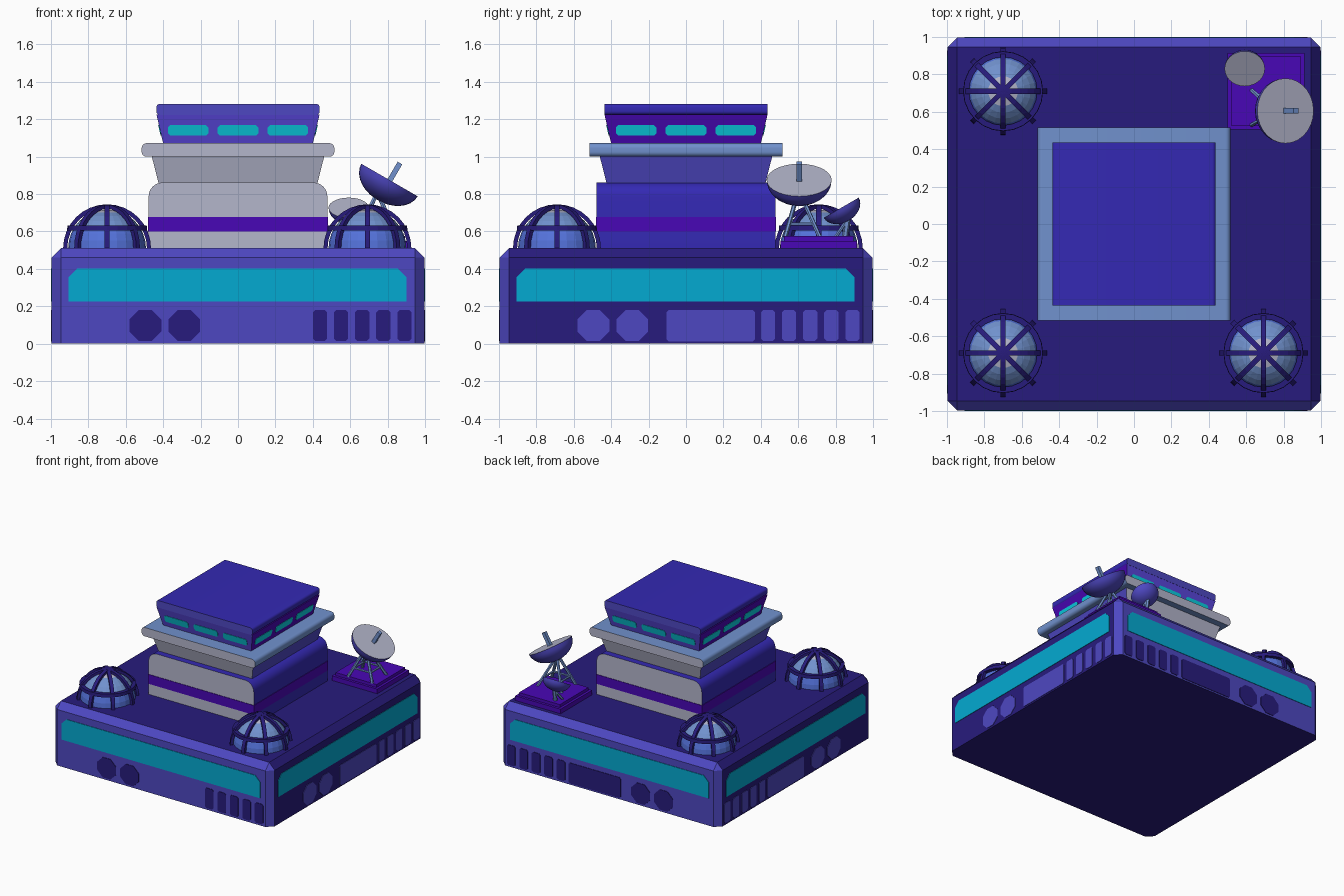
import bpy, bmesh, math
from mathutils import Vector, Matrix

if "Cube" in bpy.data.objects:
    bpy.data.objects.remove(bpy.data.objects["Cube"])

def material(name, hexa):
    lin = [(int(hexa[i:i + 2], 16) / 255) ** 2.2 for i in (0, 2, 4)]
    m = bpy.data.materials.new(name)
    m.diffuse_color = (*lin, 1)
    m.use_nodes = True
    m.node_tree.nodes["Principled BSDF"].inputs["Base Color"].default_value = m.diffuse_color
    return m

purple = material("purple", "4f49c0")
navy = material("navy", "2c217c")
teal = material("teal", "0ca8d0")
cyan = material("cyan", "12cce0")
grey = material("pale grey", "b2b4ca")
violet = material("violet", "4a10b4")
blue = material("deep blue", "372db2")
steel = material("steel blue", "7090cc")
sky = material("dome blue", "5572da")
indigo = material("indigo", "5a48da")

def finish(name, bm, mats, rule=None, smooth=False):
    bmesh.ops.recalc_face_normals(bm, faces=bm.faces)
    bm.normal_update()
    if rule:
        for f in bm.faces:
            f.material_index = rule(f)
    me = bpy.data.meshes.new(name)
    bm.to_mesh(me)
    bm.free()
    for m in mats:
        me.materials.append(m)
    ob = bpy.data.objects.new(name, me)
    bpy.context.collection.objects.link(ob)
    if smooth:
        bpy.ops.object.select_all(action='DESELECT')
        ob.select_set(True)
        bpy.context.view_layer.objects.active = ob
        bpy.ops.object.shade_smooth_by_angle(angle=math.radians(35))
    return ob

def hulls(name, groups, mats, rule=None, smooth=False):
    """One object made of a convex solid per group of points."""
    bm = bmesh.new()
    for pts in groups:
        vs = [bm.verts.new(p) for p in pts]
        bmesh.ops.convex_hull(bm, input=vs)
    bmesh.ops.dissolve_limit(bm, angle_limit=0.02, verts=bm.verts, edges=bm.edges)
    return finish(name, bm, mats, rule, smooth)

def loft(name, strips, mats, rule=None, loop=False, smooth=False):
    """Skin each list of equal rings, capped unless it loops."""
    bm = bmesh.new()
    for rings in strips:
        vr = [[bm.verts.new(p) for p in r] for r in rings]
        n = len(vr[0])
        for i in range(len(vr) - (0 if loop else 1)):
            a, b = vr[i], vr[(i + 1) % len(vr)]
            for j in range(n):
                k = (j + 1) % n
                bm.faces.new((a[j], a[k], b[k], b[j]))
        if not loop:
            bm.faces.new(vr[0])
            bm.faces.new(vr[-1])
    return finish(name, bm, mats, rule, smooth)

def box(x0, x1, y0, y1, z0, z1):
    return [(x, y, z) for x in (x0, x1) for y in (y0, y1) for z in (z0, z1)]

def cut_rect(u0, u1, z0, z1, c, cb=None):
    """Rectangle with chamfered corners (cb is the bottom cut)."""
    cb = c if cb is None else cb
    return [(u0 + cb, z0), (u1 - cb, z0), (u1, z0 + cb), (u1, z1 - c),
            (u1 - c, z1), (u0 + c, z1), (u0, z1 - c), (u0, z0 + cb)]

def plate(pts, side, dist):
    """Thin plate on one wall; dist(z) is the wall's distance from the axis."""
    out = []
    for u, z in pts:
        for d in (dist(z) - 0.004, dist(z) + 0.004):
            out.append({'front': (u, -d, z), 'back': (u, d, z),
                        'right': (d, u, z), 'left': (-d, u, z)}[side])
    return out

# Base: chamfered slab, purple front and back, navy sides and top
E, I = 0.996, 0.946
octa = [(sx * a, sy * b) for sx in (1, -1) for sy in (1, -1) for a, b in ((E, I), (I, E))]
pts = [(x, y, z) for x, y in octa for z in (0, 0.46)]
pts += [(sx * I, sy * I, 0.512) for sx in (1, -1) for sy in (1, -1)]
hulls("base", [pts], [purple, navy],
      lambda f: int(abs(f.normal.z) > 0.9 or (abs(f.normal.x) > 0.5 and abs(f.normal.y) < 0.1)))

# Base wall details: long window, round ports, vents, service panel
SIDES = ('front', 'back', 'right', 'left')
wall = lambda z: E
hulls("long_windows", [plate(cut_rect(-0.905, 0.9, 0.225, 0.402, 0.045, 0), s, wall) for s in SIDES], [teal])
ports = [cut_rect(u, u + 0.17, 0.015, 0.18, 0.05) for u in (-0.58, -0.372)]
vents = [cut_rect(0.4 + 0.113 * i, 0.476 + 0.113 * i, 0.015, 0.18, 0.012) for i in range(5)]
panel = cut_rect(-0.105, 0.368, 0.012, 0.18, 0.012)
for s in SIDES:
    shapes = ports + vents + ([] if s == 'front' else [panel])
    hulls(s + "_ports_and_vents", [plate(p, s, wall) for p in shapes],
          [navy if s in ('front', 'back') else purple])

# Tower: rounded profiles run front to back, end faces coloured apart
def rounded(w, z0, z1, r, bottom=True):
    pts = []
    for i in range(7):
        a = math.pi / 2 * i / 6
        c, s = r * (1 - math.cos(a)), r * (1 - math.sin(a))
        for sx in (1, -1):
            pts.append((sx * (w - c), z1 - s))
            if bottom:
                pts.append((sx * (w - c), z0 + s))
    return pts if bottom else pts + [(w, z0), (-w, z0)]

ends = lambda f: int(abs(f.normal.y) < 0.7)

def slab(name, w, prof, mats):
    hulls(name, [[(x, y, z) for x, z in prof for y in (-w, w)]], mats, ends, True)

def flare(name, w0, w1, z0, z1, mats):
    hulls(name, [[(sx * w, sy * w, z) for w, z in ((w0, z0), (w1, z1))
                  for sx in (1, -1) for sy in (1, -1)]], mats, ends)

slab("tower_lower", 0.478, rounded(0.478, 0.505, 0.862, 0.075, False), [grey, blue])
hulls("tower_stripe", [box(-0.482, 0.482, -0.482, 0.482, 0.6, 0.677)], [violet])
flare("tower_middle", 0.425, 0.462, 0.86, 1.005, [grey, purple])
slab("tower_collar", 0.515, rounded(0.515, 1.0, 1.072, 0.026), [grey, steel])
flare("tower_cabin", 0.4, 0.436, 1.07, 1.226, [indigo, violet])
slab("tower_roof", 0.437, rounded(0.437, 1.224, 1.282, 0.02), [purple, blue])
slope = lambda z: 0.4 + 0.036 * (z - 1.07) / 0.156
hulls("cabin_windows", [plate(cut_rect(u, u + 0.217, 1.113, 1.168, 0.012), s, slope)
                        for s in SIDES for u in (-0.375, -0.1085, 0.158)], [cyan])

# Domes: banded hemispheres with eight ribs and a hoop
def dome(name, cx, cy):
    c = Vector((cx, cy, 0.51))
    bm = bmesh.new()
    bmesh.ops.create_uvsphere(bm, u_segments=24, v_segments=16, radius=0.208)
    bmesh.ops.delete(bm, geom=[v for v in bm.verts if v.co.z < -0.01], context='VERTS')
    bmesh.ops.translate(bm, verts=bm.verts, vec=c)

    def band(f):
        h = (f.calc_center_median().z - 0.51) / 0.208
        return 2 if h > 0.92 else 1 if h > 0.62 else 0
    finish(name, bm, [sky, steel, grey], band)
    strips = []
    for k in range(4):
        q = math.pi * k / 4
        d, t = Vector((math.cos(q), math.sin(q), 0)), Vector((-math.sin(q), math.cos(q), 0))
        rings = []
        for i in range(17):
            a = math.pi * i / 16
            n = d * math.cos(a) + Vector((0, 0, math.sin(a)))
            rings.append([c + n * r + t * w for r, w in
                          ((0.213, -0.014), (0.235, -0.014), (0.235, 0.014), (0.213, 0.014))])
        strips.append(rings)
    loft(name + "_ribs", strips, [navy])
    hoop = []
    for i in range(24):
        a = math.tau * i / 24
        hoop.append([c + Vector((r * math.cos(a), r * math.sin(a), z)) for r, z in
                     ((0.182, 0.095), (0.214, 0.095), (0.212, 0.122), (0.182, 0.122))])
    loft(name + "_hoop", [hoop], [navy], loop=True)

dome("dome_front_left", -0.70, -0.69)
dome("dome_front_right", 0.692, -0.69)
dome("dome_back_left", -0.70, 0.71)

# Dish platform in two steps
hulls("dish_platform", [box(0.5, 0.912, 0.505, 0.915, 0.505, 0.55),
                        box(0.52, 0.892, 0.525, 0.895, 0.54, 0.575)], [violet])

# Dishes: shallow bowls closed with a pale face
def dish(name, centre, axis, radius, depth):
    axis = Vector(axis).normalized()
    rot = axis.to_track_quat('Z', 'Y').to_matrix()
    rings = []
    for i in range(8):
        a = math.pi / 2 * (i + 0.4) / 7.4
        r, z = radius * math.sin(a), -depth * math.cos(a)
        rings.append([Vector(centre) + rot @ Vector((r * math.cos(b), r * math.sin(b), z))
                      for b in (math.tau * j / 28 for j in range(28))])
    loft(name, [rings], [purple, grey], lambda f: int(f.normal.dot(axis) > 0.95), smooth=True)

def rod(p, q, r, n=6):
    p, q = Vector(p), Vector(q)
    rot = (q - p).to_track_quat('Z', 'Y').to_matrix()
    ring = [rot @ Vector((r * math.cos(a), r * math.sin(a), 0))
            for a in (math.tau * (j + 0.5) / n for j in range(n))]
    return [[p + v for v in ring], [q + v for v in ring]]

dish("large_dish", (0.81, 0.605, 0.875), (0.5, 0, 0.866), 0.174, 0.125)
dish("small_dish", (0.592, 0.83, 0.727), (0, -0.5, 0.866), 0.108, 0.08)
loft("dish_feed", [rod((0.81, 0.605, 0.87), (0.866, 0.605, 0.966), 0.02, 4)], [steel])

# Dish supports: four splayed legs with braces, and a short post
feet = [(x, y) for x in (0.63, 0.85) for y in (0.53, 0.715)]
legs = [rod((x, y, 0.57), (0.745 + 0.1 * (x - 0.74), 0.605 + 0.15 * (y - 0.62), 0.785), 0.012)
        for x, y in feet]
braces = [rod((x, 0.555, 0.64), (x, 0.69, 0.64), 0.009) for x in (0.665, 0.815)]
braces += [rod((0.665, y, 0.64), (0.815, y, 0.64), 0.009) for y in (0.555, 0.69)]
loft("large_dish_legs", legs + braces, [steel])
loft("small_dish_post", [rod((0.592, 0.85, 0.57), (0.592, 0.865, 0.67), 0.016),
                         rod((0.56, 0.8, 0.57), (0.592, 0.86, 0.66), 0.01),
                         rod((0.625, 0.8, 0.57), (0.592, 0.86, 0.66), 0.01)], [steel])
